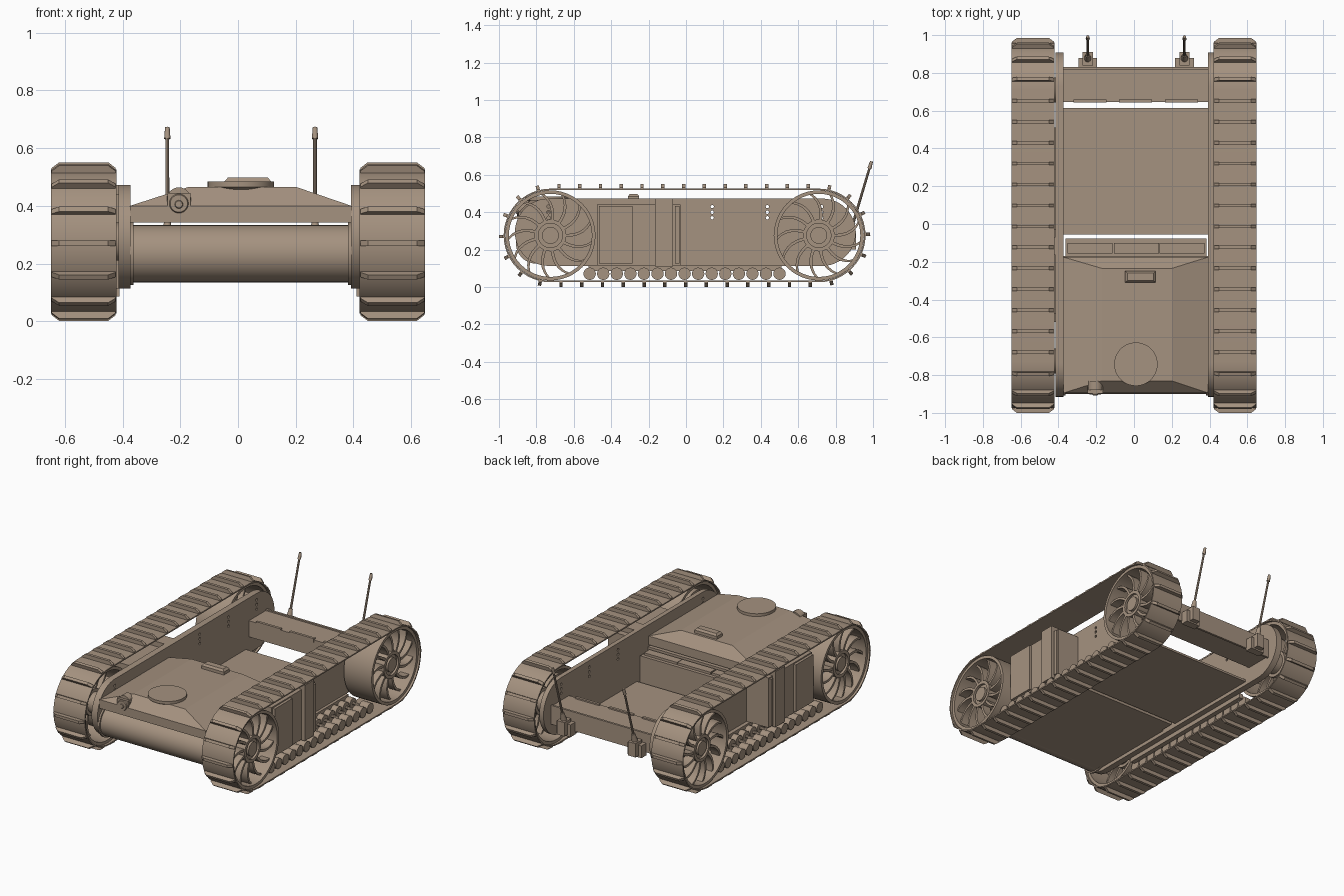
import bpy, bmesh, math
from mathutils import Vector, Matrix

if "Cube" in bpy.data.objects:
    bpy.data.objects.remove(bpy.data.objects["Cube"])

TAN = (0.375, 0.287, 0.214, 1)
mat = bpy.data.materials.new("desert_tan")
mat.use_nodes = True
mat.diffuse_color = TAN
mat.node_tree.nodes["Principled BSDF"].inputs["Base Color"].default_value = TAN


def smooth(ob, degrees):
    bpy.ops.object.select_all(action="DESELECT")
    ob.select_set(True)
    bpy.context.view_layer.objects.active = ob
    bpy.ops.object.shade_smooth_by_angle(angle=math.radians(degrees))


def finish(bm, name, degrees=32):
    bmesh.ops.recalc_face_normals(bm, faces=bm.faces)
    me = bpy.data.meshes.new(name)
    bm.to_mesh(me)
    bm.free()
    me.materials.append(mat)
    ob = bpy.data.objects.new(name, me)
    bpy.context.collection.objects.link(ob)
    smooth(ob, degrees)
    return ob


def hull(bm, pts):
    vs = [bm.verts.new(p) for p in pts]
    bmesh.ops.convex_hull(bm, input=vs)


def box(bm, x0, x1, y0, y1, z0, z1):
    hull(bm, [(x, y, z) for x in (x0, x1) for y in (y0, y1) for z in (z0, z1)])


def prism(bm, outline, x0, x1):
    """Extrude a (y, z) outline along x."""
    a = [bm.verts.new((x0, y, z)) for y, z in outline]
    b = [bm.verts.new((x1, y, z)) for y, z in outline]
    bm.faces.new(a)
    bm.faces.new(b[::-1])
    for i in range(len(a)):
        bm.faces.new((a[i - 1], a[i], b[i], b[i - 1]))


def tube(bm, outer, inner, x0, x1):
    """Ring between two (y, z) outlines with equal counts."""
    loops = [[bm.verts.new((x, y, z)) for y, z in o]
             for o, x in ((outer, x0), (outer, x1), (inner, x1), (inner, x0))]
    for k in range(4):
        p, q = loops[k], loops[(k + 1) % 4]
        for i in range(len(p)):
            bm.faces.new((p[i - 1], p[i], q[i], q[i - 1]))


def stadium(r, y0, y1, z, n=24):
    pts = []
    for cy, start in ((y1, -math.pi / 2), (y0, math.pi / 2)):
        for i in range(n + 1):
            a = start + math.pi * i / n
            pts.append((cy + r * math.cos(a), z + r * math.sin(a)))
    return pts


def circle(r, cy, cz, n=48):
    return [(cy + r * math.cos(math.tau * i / n), cz + r * math.sin(math.tau * i / n)) for i in range(n)]


def rod(bm, p, q, r0, r1, n=16):
    p, q = Vector(p), Vector(q)
    rot = (q - p).to_track_quat("Z", "Y").to_matrix().to_4x4()
    bmesh.ops.create_cone(bm, cap_ends=True, segments=n, radius1=r0, radius2=r1,
                          depth=(q - p).length, matrix=Matrix.Translation((p + q) / 2) @ rot)


FRONT, REAR, AXLE, R = -0.725, 0.71, 0.276, 0.25


def track_point(s):
    """Position and outward angle at distance s along the belt, from the top front."""
    span, arc = REAR - FRONT, math.pi * R
    s %= 2 * (span + arc)
    if s < span:
        return FRONT + s, AXLE + R, math.pi / 2
    s -= span
    if s < arc:
        a = math.pi / 2 - s / R
        return REAR + R * math.cos(a), AXLE + R * math.sin(a), a
    s -= arc
    if s < span:
        return REAR - s, AXLE - R, -math.pi / 2
    a = -math.pi / 2 - (s - span) / R
    return FRONT + R * math.cos(a), AXLE + R * math.sin(a), a


def running_gear(side, s):
    # belt
    bm = bmesh.new()
    tube(bm, stadium(R, FRONT, REAR, AXLE), stadium(R - 0.008, FRONT, REAR, AXLE), s * 0.422, s * 0.648)
    finish(bm, side + "_track_belt")
    # tapered cleats
    bm = bmesh.new()
    count = 40
    length = 2 * (REAR - FRONT + math.pi * R)
    for i in range(count):
        y, z, a = track_point(0.712 + i * length / count)
        out, along = Vector((0, math.cos(a), math.sin(a))), Vector((0, -math.sin(a), math.cos(a)))
        hull(bm, [Vector((s * x, y, z)) + out * h + along * w
                  for h, xs in ((-0.004, (0.424, 0.646)), (0.005, (0.424, 0.646)), (0.025, (0.45, 0.62)))
                  for x in xs for w in (-0.009, 0.009)])
    finish(bm, side + "_track_cleats")
    # spoked wheels
    for end, cy in (("front", FRONT), ("rear", REAR)):
        bm = bmesh.new()
        tube(bm, circle(0.241, cy, AXLE), circle(0.222, cy, AXLE), s * 0.435, s * 0.635)
        tube(bm, circle(0.085, cy, AXLE), circle(0.065, cy, AXLE), s * 0.53, s * 0.615)
        prism(bm, circle(0.066, cy, AXLE, 32), s * 0.41, s * 0.6)
        prism(bm, circle(0.045, cy, AXLE, 32), s * 0.59, s * 0.615)
        for k in range(13):
            edges = ([], [])
            for j in range(7):
                t = j / 6
                r = 0.08 + 0.146 * t
                a = math.tau * k / 13 + 0.32 * t * t
                for e, w in zip(edges, (-0.008, 0.008)):
                    e.append((cy + r * math.cos(a + w / r), AXLE + r * math.sin(a + w / r)))
            prism(bm, edges[0] + edges[1][::-1], s * 0.55, s * 0.61)
        finish(bm, f"{side}_{end}_wheel")
    # paired road rollers and their rail
    bm = bmesh.new()
    for i in range(15):
        y = -0.515 + i * 0.0725
        prism(bm, circle(0.033, y, 0.071, 20), s * 0.545, s * 0.605)
        prism(bm, circle(0.033, y, 0.071, 20), s * 0.44, s * 0.48)
        prism(bm, circle(0.01, y, 0.071, 8), s * 0.48, s * 0.545)
    finish(bm, side + "_road_rollers")
    bm = bmesh.new()
    box(bm, s * 0.41, s * 0.44, -0.52, 0.51, 0.085, 0.115)
    finish(bm, side + "_roller_rail")
    # ribbed equipment box
    bm = bmesh.new()
    box(bm, s * 0.41, s * 0.575, -0.475, -0.03, 0.115, 0.44)
    box(bm, s * 0.41, s * 0.592, -0.465, -0.285, 0.125, 0.432)
    box(bm, s * 0.41, s * 0.597, -0.165, -0.07, 0.11, 0.472)
    box(bm, s * 0.41, s * 0.587, -0.06, -0.035, 0.125, 0.432)
    finish(bm, side + "_equipment_box")


def side_plate(side, x0, x1):
    bm = bmesh.new()
    prism(bm, stadium(0.18, -0.735, 0.728, 0.293), x0, x1)
    plate = finish(bm, side + "_side_plate")
    bm = bmesh.new()
    for y in (-0.735, 0.14, 0.435, 0.725):
        for z in (0.37, 0.4, 0.43):
            prism(bm, circle(0.009, y, z, 10), x0 - 0.02, x1 + 0.02)
    cutter = finish(bm, side + "_hole_cutter")
    cutter.hide_render = True
    mod = plate.modifiers.new("holes", "BOOLEAN")
    mod.operation, mod.object, mod.solver = "DIFFERENCE", cutter, "EXACT"
    bpy.context.view_layer.objects.active = plate
    bpy.ops.object.modifier_apply(modifier=mod.name)
    bpy.data.objects.remove(cutter)
    smooth(plate, 32)


running_gear("left", 1)
running_gear("right", -1)
side_plate("left", 0.392, 0.422)
side_plate("right", -0.415, -0.373)

X0, X1 = -0.374, 0.393
# front drum with end flanges
bm = bmesh.new()
prism(bm, circle(0.099, -0.8, 0.234), X0, X1)
for x in (X0, X1 - 0.012):
    prism(bm, circle(0.109, -0.8, 0.234), x, x + 0.012)
finish(bm, "front_drum")

# lower body and floor
bm = bmesh.new()
box(bm, X0, X1, -0.8, -0.17, 0.136, 0.332)
finish(bm, "lower_body")
bm = bmesh.new()
box(bm, -0.362, 0.385, -0.17, -0.078, 0.136, 0.31)
for x in (-0.352, -0.105, 0.135):
    box(bm, x, x + 0.237, -0.155, -0.1, 0.3, 0.325)
finish(bm, "battery_row")
bm = bmesh.new()
box(bm, X0, X1, -0.055, 0.613, 0.136, 0.15)
finish(bm, "floor_plate")

# faceted upper deck
bm = bmesh.new()
hull(bm, [(x, y, z) for z in (0.343, 0.4) for x in (X0, X1) for y in (-0.895, -0.175)]
     + [(x, y, 0.466) for x in (-0.17, 0.2) for y in (-0.83, -0.235)])
finish(bm, "upper_deck", 5)
bm = bmesh.new()
rod(bm, (0.01, -0.742, 0.44), (0.01, -0.742, 0.466), 0.07, 0.115, 48)
rod(bm, (0.01, -0.742, 0.466), (0.01, -0.742, 0.484), 0.115, 0.115, 48)
finish(bm, "round_hatch")
bm = bmesh.new()
hull(bm, [(x, y, z) for x in (-0.047, 0.115) for y in (-0.31, -0.25) for z in (0.46, 0.485)]
     + [(x, y, 0.498) for x in (-0.035, 0.103) for y in (-0.3, -0.26)])
finish(bm, "deck_handle")

# front camera
bm = bmesh.new()
box(bm, -0.245, -0.165, -0.897, -0.86, 0.365, 0.445)
rod(bm, (-0.205, -0.83, 0.422), (-0.205, -0.88, 0.422), 0.042, 0.042, 24)
rod(bm, (-0.205, -0.89, 0.408), (-0.205, -0.903, 0.408), 0.037, 0.03, 24)
rod(bm, (-0.205, -0.9, 0.405), (-0.205, -0.908, 0.405), 0.016, 0.012, 16)
finish(bm, "front_camera")

# rear beam
bm = bmesh.new()
box(bm, X0, X1, 0.645, 0.818, 0.22, 0.325)
box(bm, X0, X1, 0.818, 0.832, 0.21, 0.333)
for x in (-0.32, -0.08, 0.165):
    box(bm, x, x + 0.175, 0.643, 0.66, 0.31, 0.334)
finish(bm, "rear_beam")

# antennas on rear mounts
for side, x in (("right", -0.245), ("left", 0.267)):
    bm = bmesh.new()
    box(bm, x - 0.05, x + 0.05, 0.83, 0.88, 0.19, 0.27)
    box(bm, x - 0.027, x + 0.027, 0.84, 0.91, 0.2, 0.29)
    finish(bm, side + "_antenna_mount")
    base, tip = Vector((x, 0.875, 0.28)), Vector((x, 0.992, 0.672))
    at = base.lerp
    bm = bmesh.new()
    rod(bm, base, at(tip, 0.16), 0.02, 0.012)
    rod(bm, at(tip, 0.14), at(tip, 0.92), 0.0075, 0.0065, 10)
    rod(bm, at(tip, 0.9), tip, 0.011, 0.008, 12)
    finish(bm, side + "_antenna")
